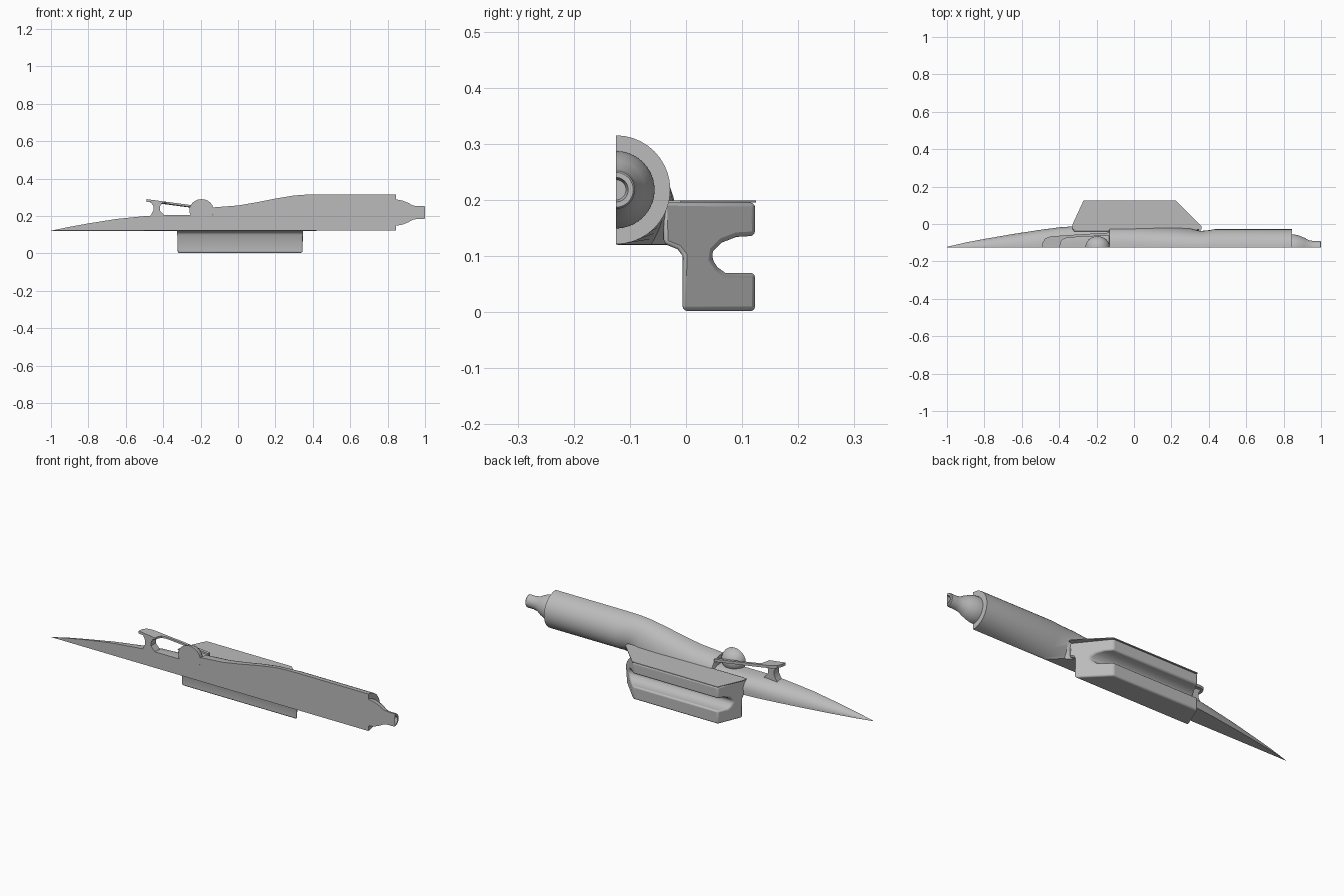
import bpy, bmesh, math
from mathutils import Vector

cube = bpy.data.objects.get("Cube")
if cube:
    bpy.data.objects.remove(cube)

CUT = -0.125      # flat centre plane of the half hull
AXIS = 0.218      # height of the engine axis
BASE = 0.12       # flat underside of the hull

grey = bpy.data.materials.new("hull grey")
grey.use_nodes = True
GREY = (0.5, 0.5, 0.5, 1)
grey.diffuse_color = GREY
grey.node_tree.nodes["Principled BSDF"].inputs["Base Color"].default_value = GREY


def loft(name, rings, angle=30, bevel=0):
    """Skin closed rings of equal length and cap both ends."""
    bm = bmesh.new()
    loops = [[bm.verts.new(p) for p in ring] for ring in rings]
    n = len(loops[0])
    for a, b in zip(loops, loops[1:]):
        for i in range(n):
            j = (i + 1) % n
            bm.faces.new((a[i], a[j], b[j], b[i]))
    bm.faces.new(loops[0][::-1])
    bm.faces.new(loops[-1])
    bmesh.ops.recalc_face_normals(bm, faces=bm.faces)
    mesh = bpy.data.meshes.new(name)
    bm.to_mesh(mesh)
    bm.free()
    obj = bpy.data.objects.new(name, mesh)
    bpy.context.collection.objects.link(obj)
    mesh.materials.append(grey)
    if bevel:
        mod = obj.modifiers.new("soft edges", 'BEVEL')
        mod.width, mod.segments, mod.limit_method = bevel, 3, 'ANGLE'
        mod.angle_limit = math.radians(40)
    bpy.ops.object.select_all(action='DESELECT')
    obj.select_set(True)
    bpy.context.view_layer.objects.active = obj
    bpy.ops.object.shade_smooth_by_angle(angle=math.radians(angle))
    return obj


def hull_ring(x, width, top, power, tail, steps=20):
    """Flat-bottomed dome, blended by tail towards a half circle."""
    ring = []
    for i in range(steps + 1):
        t = i / steps
        c, s = math.cos(t * math.pi / 2), math.sin(t * math.pi / 2)
        dome = Vector((width * s ** power, BASE + (top - BASE) * c ** power))
        r = 0.097
        tube = Vector((r * math.sin(t * math.pi), AXIS + r * math.cos(t * math.pi)))
        y, z = dome.lerp(tube, tail)
        ring.append((x, CUT + y, z))
    ring.append((x, CUT, BASE + 0.001))
    return ring


def half_lathe(name, profile, steps=20):
    """Half turn of (x, radius) pairs about the engine axis."""
    rings = []
    for x, r in profile:
        rings.append([(x, CUT + r * math.sin(math.pi * i / steps),
                       AXIS + r * math.cos(math.pi * i / steps))
                      for i in range(steps + 1)])
    return loft(name, rings, 35)


# Hull: x, half width, top height, squareness, tail blend
hull = [(-1, 0.003, 0.121, 1, 0), (-0.9, 0.026, 0.142, 1, 0),
        (-0.8, 0.045, 0.16, 1, 0), (-0.65, 0.071, 0.184, 0.95, 0),
        (-0.5, 0.094, 0.199, 0.85, 0), (-0.4, 0.107, 0.205, 0.75, 0),
        (-0.32, 0.113, 0.205, 0.7, 0), (-0.135, 0.113, 0.205, 0.65, 0),
        (-0.13, 0.113, 0.246, 0.8, 0), (0, 0.112, 0.256, 0.8, 0),
        (0.1, 0.112, 0.273, 0.82, 0), (0.2, 0.112, 0.293, 0.85, 0),
        (0.3, 0.111, 0.309, 0.9, 0.05), (0.36, 0.105, 0.313, 0.95, 0.4),
        (0.43, 0.1, 0.315, 1, 1), (0.845, 0.1, 0.315, 1, 1)]
loft("hull", [hull_ring(*row) for row in hull])

# Engine nozzle
half_lathe("engine_nozzle", [(0.83, 0.069), (0.855, 0.069), (0.88, 0.064),
                             (0.91, 0.052), (0.935, 0.038), (0.96, 0.034),
                             (0.996, 0.034), (1, 0.031), (1, 0.022), (0.98, 0.018)])

# Side pod: grooved section with raked ends
section = [(-0.04, 0.198), (0.123, 0.195), (0.123, 0.136), (0.09, 0.134),
           (0.064, 0.124), (0.048, 0.108), (0.046, 0.095), (0.056, 0.08),
           (0.07, 0.07), (0.123, 0.07), (0.123, 0.002), (-0.006, 0.002),
           (-0.006, 0.1), (-0.015, 0.112), (-0.04, 0.122)]


def raked(side):
    ring = []
    for y, z in section:
        out = max(y, 0)
        x = -0.325 + out * 0.44 if side < 0 else 0.348 - out * 1.02
        ring.append((x, y, z))
    return ring


loft("side_pod", [raked(-1), raked(1)], 40, 0.008)


# Thin deck plate over the pod
def deck(z):
    return [(-0.33, -0.03, z), (-0.33, -0.005, z), (-0.27, 0.125, z),
            (0.225, 0.125, z), (0.36, -0.01, z), (0.36, -0.03, z)]


loft("pod_deck", [deck(0.195), deck(0.199)])

# Dome behind the cockpit
dome = []
for i in range(13):
    a = math.pi * (i + 0.02) / 12.04
    x, r = -0.195 - 0.065 * math.cos(a), 0.06 * math.sin(a)
    dome.append([(x, CUT + r * math.sin(math.pi * k / 16),
                  0.23 + r * math.cos(math.pi * k / 16)) for k in range(17)])
loft("cockpit_dome", dome)

# Windscreen frame: outer and inner edges of a curved band
outer = [(-0.49, CUT), (-0.488, -0.1), (-0.475, -0.077), (-0.445, -0.066),
         (-0.3, -0.056), (-0.13, -0.046)]
inner = [(-0.395, CUT), (-0.394, -0.105), (-0.385, -0.085), (-0.36, -0.075),
         (-0.28, -0.068), (-0.13, -0.062)]


def frame_z(x):
    return 0.29 - 0.133 * (x + 0.49)


band = []
for (ox, oy), (ix, iy) in zip(outer, inner):
    zo, zi = frame_z(ox), frame_z(ix)
    band.append([(ox, oy, zo), (ix, iy, zi), (ix, iy, zi - 0.01), (ox, oy, zo - 0.014)])
loft("windscreen_frame", band, 40)

# Windscreen pillar, waisted between deck and frame
pillar = [(0.19, -0.475, -0.385), (0.21, -0.463, -0.4), (0.23, -0.452, -0.418),
          (0.25, -0.452, -0.418), (0.275, -0.465, -0.402)]
loft("windscreen_pillar", [[(a, CUT, z), (a, -0.085, z), (b, -0.085, z), (b, CUT, z)]
                           for z, a, b in pillar], 40)
